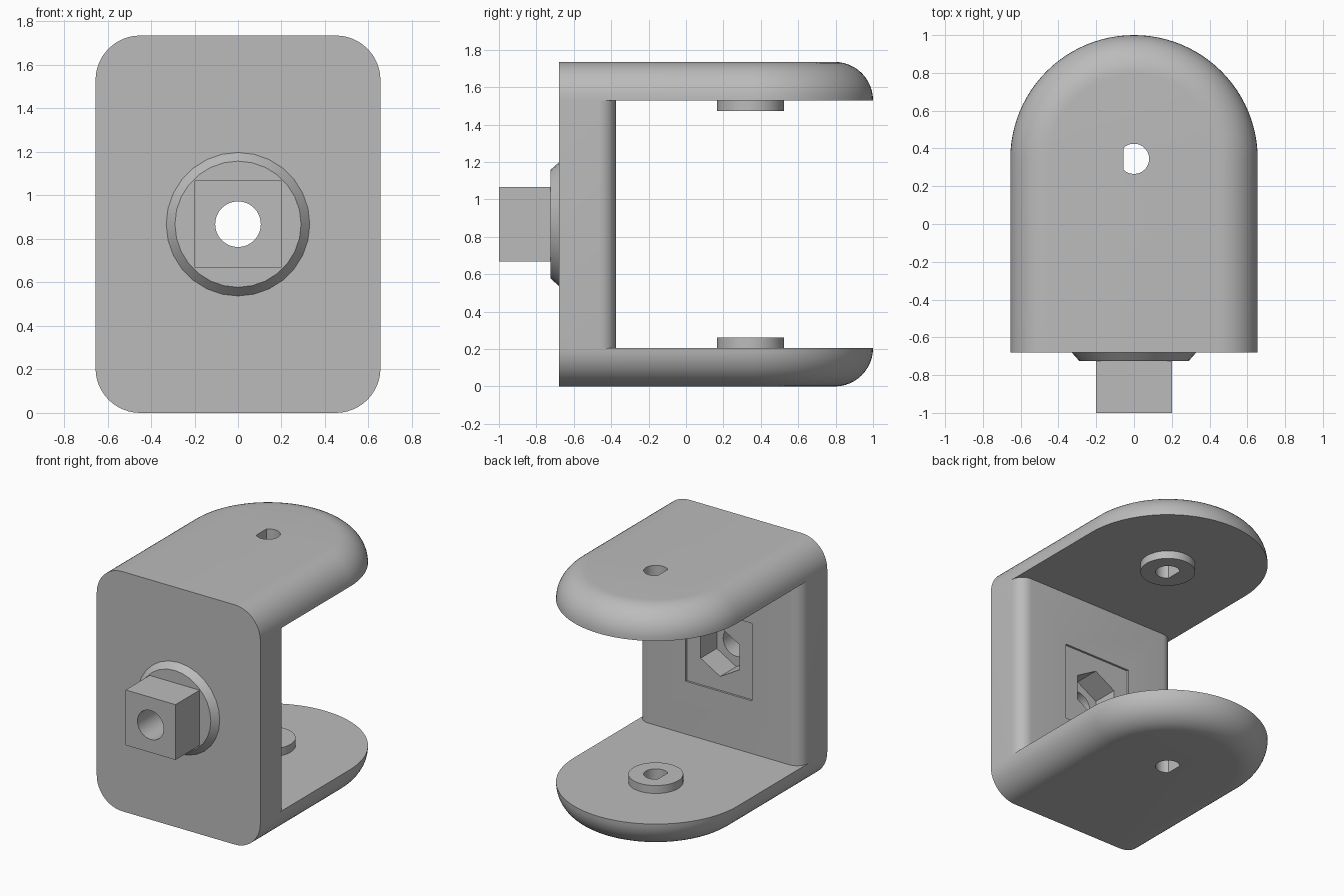
import bpy, bmesh, math

cube = bpy.data.objects.get("Cube")
if cube:
    bpy.data.objects.remove(cube, do_unlink=True)

WIDTH, HEIGHT, ARM = 0.655, 1.735, 0.205    # half width, full height, arm thickness
FRONT, WALL, PIVOT = -0.68, -0.375, 0.345   # y of plate front, wall back, arm pivot
MID = HEIGHT / 2

gray = bpy.data.materials.new("plain gray")
gray.use_nodes = True
gray.diffuse_color = (0.5, 0.5, 0.5, 1)
gray.node_tree.nodes["Principled BSDF"].inputs["Base Color"].default_value = (0.5, 0.5, 0.5, 1)


def loft(name, rings):
    """Closed solid through rings of equal point count."""
    bm = bmesh.new()
    loops = [[bm.verts.new(p) for p in ring] for ring in rings]
    n = len(loops[0])
    for a, b in zip(loops, loops[1:]):
        for i in range(n):
            j = (i + 1) % n
            bm.faces.new((a[i], a[j], b[j], b[i]))
    bm.faces.new(loops[0])
    bm.faces.new(loops[-1])
    bmesh.ops.recalc_face_normals(bm, faces=bm.faces)
    mesh = bpy.data.meshes.new(name)
    bm.to_mesh(mesh)
    bm.free()
    mesh.materials.append(gray)
    obj = bpy.data.objects.new(name, mesh)
    bpy.context.collection.objects.link(obj)
    return obj


def arc(r, n, start=0, end=360, cx=0, cy=0):
    return [(cx + r * math.cos(math.radians(start + (end - start) * i / n)),
             cy + r * math.sin(math.radians(start + (end - start) * i / n)))
            for i in range(n if end - start == 360 else n + 1)]


def along_z(name, pts, z0, z1):
    return loft(name, [[(x, y, z) for x, y in pts] for z in (z0, z1)])


def along_y(name, sections):
    """Sections are (y, points) with points around the bore axis."""
    return loft(name, [[(x, y, MID + z) for x, z in pts] for y, pts in sections])


def finish(obj, cutters):
    bpy.ops.object.select_all(action="DESELECT")
    bpy.context.view_layer.objects.active = obj
    obj.select_set(True)
    for cutter in cutters:
        mod = obj.modifiers.new("cut", "BOOLEAN")
        mod.operation, mod.solver, mod.object = "DIFFERENCE", "EXACT", cutter
        bpy.ops.object.modifier_apply(modifier=mod.name)
    bpy.ops.object.shade_smooth_by_angle(angle=math.radians(30))


def body_ring(inset, z):
    """Arched outline, inset on every side except the flat front."""
    w = WIDTH - inset
    pts = [(w, FRONT)] + arc(w, 48, 0, 180, 0, PIVOT) + [(-w, FRONT)]
    return [(x, y, z) for x, y in pts]


# Bracket body with rounded outer edges
STEPS = 12
lower = []
for i in range(STEPS + 1):
    a = math.pi / 2 * i / STEPS
    lower.append((ARM * (1 - math.sin(a)), ARM * (1 - math.cos(a))))
rings = [body_ring(d, z) for d, z in lower]
rings += [body_ring(d, HEIGHT - z) for d, z in reversed(lower)]
bracket = loft("bracket_body", rings)

# Opening between the arms, leaving rounded wall edges
R = 0.09
left = arc(R, 8, 0, 90, WIDTH - R, WALL - R)
opening_outline = [(1, WALL - R)] + left
opening_outline += [(-x, y) for x, y in reversed(opening_outline)]
opening_outline += [(-1, 1.3), (1, 1.3)]
opening = along_z("opening_cutter", opening_outline, ARM, HEIGHT - ARM)

# D-shaped pivot hole, bore, nut pocket and shallow square recess
flat = math.degrees(math.acos(-0.055 / 0.08))
pivot_hole = along_z("pivot_cutter", arc(0.08, 28, -flat, flat, 0, PIVOT), -0.2, HEIGHT + 0.2)
bore = along_y("bore_cutter", [(y, arc(0.105, 32)) for y in (-1.2, 0)])
pocket = along_y("nut_cutter", [(y, arc(0.18, 6, 30, 390)) for y in (WALL - 0.2, 0)])
square = [(1, 1), (-1, 1), (-1, -1), (1, -1)]
recess = along_y("recess_cutter", [(y, [(0.267 * x, 0.28 * z) for x, z in square])
                                   for y in (WALL - 0.015, 0)])
finish(bracket, [opening, pivot_hole, bore, pocket, recess])

# Bevelled collar and square peg on the front
collar = along_y("front_collar", [(FRONT, arc(0.33, 28)), (-0.725, arc(0.29, 28))])
peg = along_y("square_peg", [(y, [(0.2 * x, 0.2 * z) for x, z in square])
                             for y in (-1, -0.725)])
finish(collar, [bore])
finish(peg, [bore])

# Pivot washers facing each other on the arms
for name, z0, z1 in (("lower_washer", ARM, 0.262),
                     ("upper_washer", HEIGHT - 0.262, HEIGHT - ARM)):
    finish(along_z(name, arc(0.18, 40, 0, 360, 0, PIVOT), z0, z1), [pivot_hole])

for cutter in (opening, pivot_hole, bore, pocket, recess):
    bpy.data.objects.remove(cutter, do_unlink=True)
